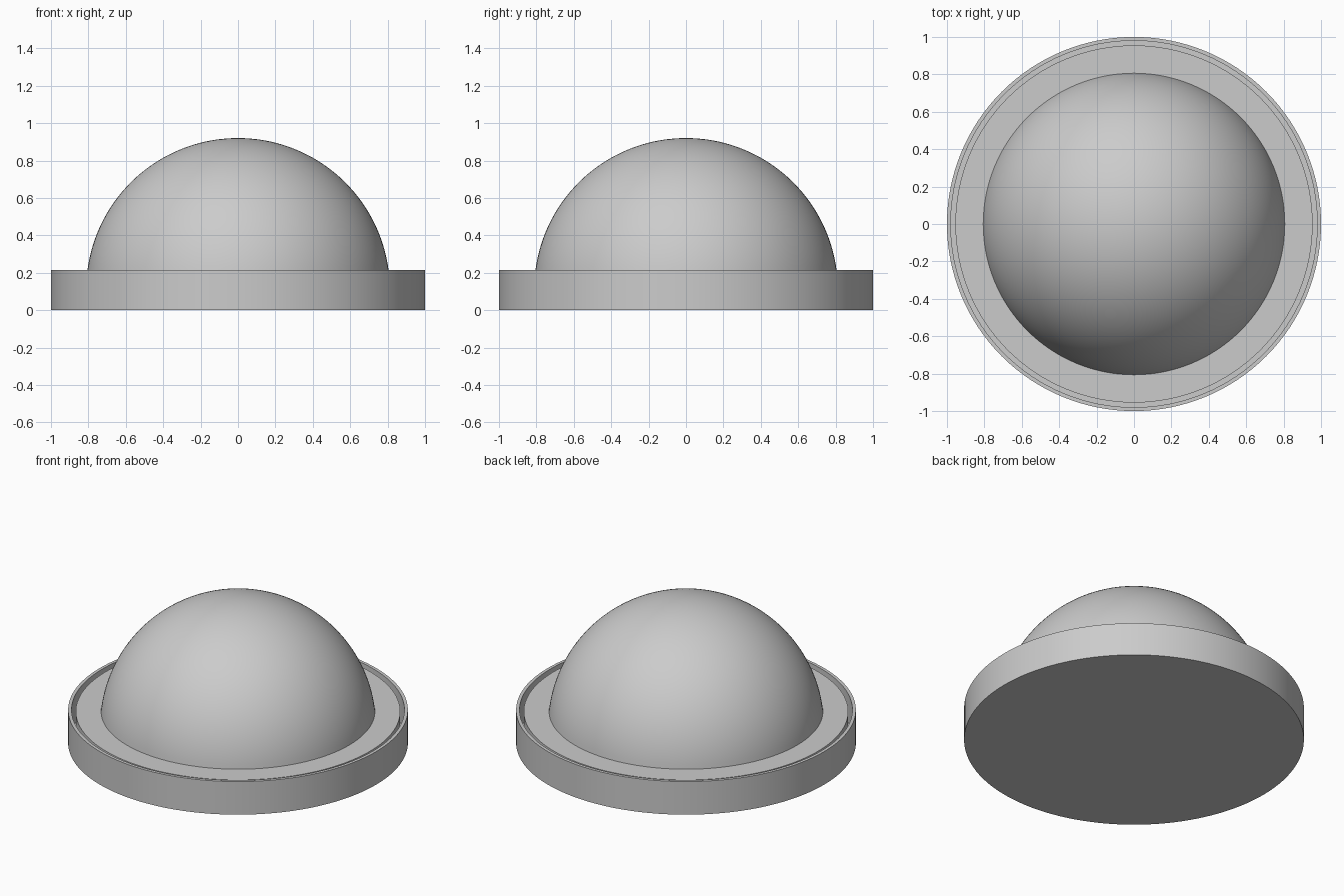
import bpy
import bmesh
import math

if "Cube" in bpy.data.objects:
    bpy.data.objects.remove(bpy.data.objects["Cube"], do_unlink=True)

SEGMENTS = 128

grey = bpy.data.materials.new("light_grey")
grey.use_nodes = True
grey.diffuse_color = (0.6, 0.6, 0.6, 1)
grey.node_tree.nodes["Principled BSDF"].inputs["Base Color"].default_value = (0.6, 0.6, 0.6, 1)


def lathe(name, profile):
    """Spin a (radius, height) profile around the z axis."""
    bm = bmesh.new()
    verts = [bm.verts.new((r, 0, z)) for r, z in profile]
    edges = [bm.edges.new(pair) for pair in zip(verts, verts[1:])]
    bmesh.ops.spin(bm, geom=verts + edges, cent=(0, 0, 0), axis=(0, 0, 1),
                   angle=math.tau, steps=SEGMENTS, use_merge=True)
    bmesh.ops.remove_doubles(bm, verts=bm.verts, dist=0.0001)
    bmesh.ops.recalc_face_normals(bm, faces=bm.faces)
    mesh = bpy.data.meshes.new(name)
    bm.to_mesh(mesh)
    bm.free()
    mesh.materials.append(grey)
    obj = bpy.data.objects.new(name, mesh)
    bpy.context.collection.objects.link(obj)
    bpy.ops.object.select_all(action="DESELECT")
    obj.select_set(True)
    bpy.context.view_layer.objects.active = obj
    bpy.ops.object.shade_smooth_by_angle(angle=math.radians(30))
    return obj


# Shallow round tray with a thin rim
lathe("base_tray", [(0, 0), (1, 0), (1, 0.215), (0.98, 0.215), (0.98, 0.03), (0, 0.03)])

# Flange disc and dome in one piece, leaving a narrow groove inside the rim
FLANGE_TOP, RADIUS, CENTRE = 0.205, 0.812, 0.108
start = math.asin((FLANGE_TOP - CENTRE) / RADIUS)
RINGS = 40
arc = []
for i in range(RINGS + 1):
    a = start + (math.pi / 2 - start) * i / RINGS
    arc.append((max(RADIUS * math.cos(a), 0), CENTRE + RADIUS * math.sin(a)))
lathe("dome_with_flange", [(0, 0.03), (0.955, 0.03), (0.955, FLANGE_TOP)] + arc)
